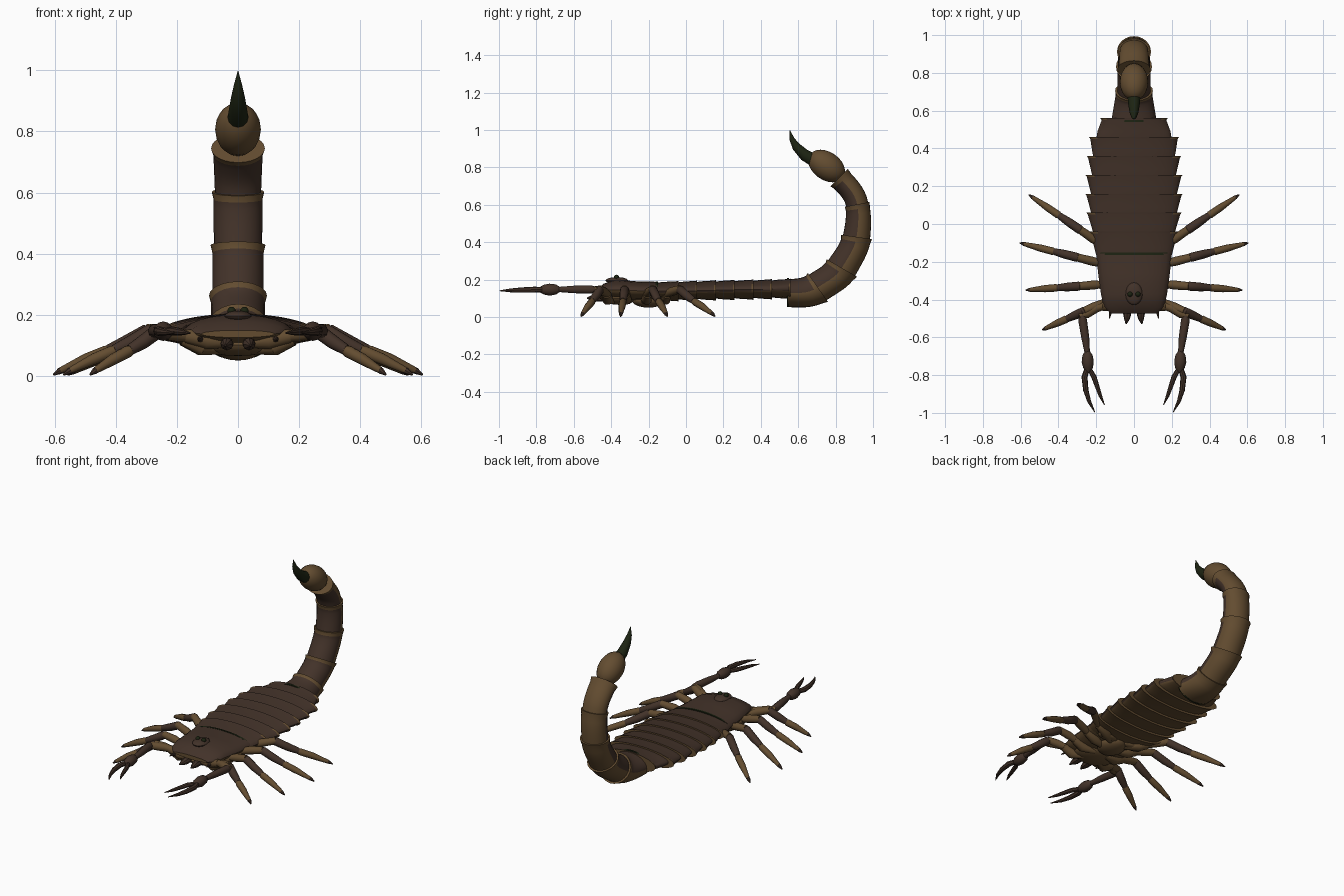
import bpy, bmesh
from math import sin, cos, pi, radians
from mathutils import Vector, Matrix
from mathutils.geometry import interpolate_bezier

if "Cube" in bpy.data.objects:
    bpy.data.objects.remove(bpy.data.objects["Cube"])


def material(name, rgb):
    m = bpy.data.materials.new(name)
    m.use_nodes = True
    m.diffuse_color = (*rgb, 1)
    bsdf = m.node_tree.nodes["Principled BSDF"]
    bsdf.inputs["Base Color"].default_value = (*rgb, 1)
    bsdf.inputs["Roughness"].default_value = 0.7
    return m


MATS = [material("dark brown shell", (0.055, 0.032, 0.022)),
        material("tan brown", (0.125, 0.073, 0.03)),
        material("black green", (0.012, 0.017, 0.006))]
DARK, TAN, BLACK = range(3)


def finish(name, bm):
    bmesh.ops.recalc_face_normals(bm, faces=bm.faces)
    me = bpy.data.meshes.new(name)
    for f in bm.faces:
        f.smooth = True
    bm.to_mesh(me)
    bm.free()
    for m in MATS:
        me.materials.append(m)
    me.set_sharp_from_angle(angle=radians(40))
    ob = bpy.data.objects.new(name, me)
    bpy.context.collection.objects.link(ob)
    return ob


def loft(name, rings, paint, n=16):
    """Skin rings of (centre, side vector, up vector); paint(ring, height) picks a colour."""
    bm = bmesh.new()
    loops = [[bm.verts.new(c + u * cos(2 * pi * k / n) + v * sin(2 * pi * k / n))
              for k in range(n)] for c, u, v in rings]
    for i in range(len(loops) - 1):
        for k in range(n):
            j = (k + 1) % n
            f = bm.faces.new((loops[i][k], loops[i][j], loops[i + 1][j], loops[i + 1][k]))
            f.material_index = paint(i, sin(2 * pi * (k + 0.5) / n))
    last = len(loops) - 1
    for i in (0, last):
        bm.faces.new(loops[i]).material_index = paint(min(i, last - 1), -1)
    return finish(name, bm)


def body_ring(y, z, tilt, rx, r):
    """Elliptical ring in the symmetry plane, tilted up by an angle in degrees."""
    a = radians(tilt)
    return Vector((0, y, z)), Vector((rx, 0, 0)), Vector((0, -sin(a), cos(a))) * r


def limb(name, points, radii, colour, n=10):
    """Tapered round tube through the points."""
    pts = [Vector(p) for p in points]
    rings = []
    for i, p in enumerate(pts):
        t = (pts[min(i + 1, len(pts) - 1)] - pts[max(i - 1, 0)]).normalized()
        side = t.cross(Vector((0, 0, 1))).normalized()
        rings.append((p, side * radii[i], side.cross(t) * radii[i]))
    return loft(name, rings, lambda i, h: colour, n)


def ball(name, centre, size, colour, tilt=0, seg=20):
    bm = bmesh.new()
    mat = (Matrix.Translation(centre) @ Matrix.Rotation(radians(tilt), 4, 'X')
           @ Matrix.Diagonal((*size, 1)))
    bmesh.ops.create_uvsphere(bm, u_segments=seg, v_segments=seg // 2, radius=1, matrix=mat)
    for f in bm.faces:
        f.material_index = colour
    return finish(name, bm)


# Head shield, dark above and tan below
shield = [(-0.475, 0.137, 0.12, 0.012), (-0.44, 0.142, 0.16, 0.036), (-0.37, 0.145, 0.175, 0.055),
          (-0.26, 0.14, 0.19, 0.05), (-0.155, 0.14, 0.2, 0.048), (-0.155, 0.14, 0.17, 0.035)]
loft("head_shield", [body_ring(y, z, 0, rx, r) for y, z, rx, r in shield],
     lambda i, h: DARK if h > -0.1 else TAN, 24)
ball("eye_mound", (0, -0.37, 0.195), (0.045, 0.06, 0.018), DARK)

# Overlapping back plates, flared toward the rear with a tan rim
edges = [-0.155, -0.04, 0.06, 0.16, 0.26, 0.36, 0.46, 0.56]
fronts = [0.2, 0.215, 0.225, 0.225, 0.22, 0.215, 0.2]
rears = [0.235, 0.252, 0.258, 0.257, 0.25, 0.238, 0.178]
for i in range(7):
    y0, y1, z = edges[i] - 0.01, edges[i + 1], 0.138 + 0.002 * i
    a, b = fronts[i], rears[i]
    rows = [(y0, a, 0.044), (y0 + 0.04, a + 0.3 * (b - a), 0.049),
            (y1 - 0.01, b - 0.007, 0.053), (y1, b, 0.055), (y1, b - 0.045, 0.04)]
    loft(f"back_plate_{i + 1}", [body_ring(y, z, 0, rx, r) for y, rx, r in rows],
         lambda k, h: DARK if h > -0.15 and k < 2 or h > 0.5 and k < 3 else TAN, 32)

# Dark membranes at the waist and the tail root
for name, y, z, rx, r in (("waist_membrane", -0.157, 0.14, 0.195, 0.05),
                          ("tail_membrane", 0.545, 0.13, 0.12, 0.078)):
    loft(name, [body_ring(y + d, z, 0, rx, r) for d in (-0.006, 0.006)], lambda i, h: BLACK, 24)

# Tail segments curling up and forward, dark on the inner side
joints = [(0.545, 0.127, 0, 0.12, 0.074), (0.705, 0.158, 35, 0.1, 0.094),
          (0.833, 0.262, 60, 0.095, 0.094), (0.912, 0.428, 82, 0.09, 0.083),
          (0.915, 0.602, 101, 0.086, 0.068), (0.818, 0.745, 135, 0.088, 0.066)]
for i, (p, q) in enumerate(zip(joints, joints[1:])):
    c0, c1 = Vector((0, *p[:2])), Vector((0, *q[:2]))
    d = (c1 - c0).length * 0.35
    t0, t1 = [Vector((0, cos(radians(j[2])), sin(radians(j[2])))) * d for j in (p, q)]
    path = interpolate_bezier(c0, c0 + t0, c1 - t1, c1, 8)
    rings = []
    for k, c in enumerate(path):
        f = k / 7
        s = (0.88 if i else 1) * (1 - f) + f * (0.93 if k < 7 else 1)
        vals = [p[m] + (q[m] - p[m]) * f for m in (2, 3, 4)]
        rings.append(body_ring(c.y, c.z, vals[0], vals[1] * s, vals[2] * s))
    rings.append(body_ring(q[0], q[1], q[2], q[3] * 0.7, q[4] * 0.7))
    loft(f"tail_segment_{i + 1}", rings, lambda k, h: DARK if h > 0.1 and k < 6 else TAN, 24)

# Venom bulb and stinger
ball("tail_bulb", (0, 0.752, 0.807), (0.075, 0.108, 0.075), TAN, -35, 24)
limb("stinger", [(0, 0.69, 0.835), (0, 0.635, 0.865), (0, 0.59, 0.91), (0, 0.567, 0.95),
                 (0, 0.555, 0.998)], [0.036, 0.031, 0.023, 0.014, 0.001], BLACK, 12)

# Belly plates
ball("breast_plate", (0, -0.2, 0.09), (0.08, 0.09, 0.04), TAN)
ball("front_belly", (0, -0.36, 0.1), (0.13, 0.09, 0.035), TAN)

legs = [  # root, tip in plan
    ((0.17, -0.42), (0.485, -0.56)), ((0.17, -0.32), (0.572, -0.35)),
    ((0.17, -0.21), (0.605, -0.1)), ((0.17, -0.11), (0.557, 0.155))]

for s, side in ((1, "left"), (-1, "right")):
    def P(x, y, z):
        return (s * x, y, z)

    ball(f"{side}_eye", P(0.021, -0.372, 0.212), (0.014, 0.014, 0.014), BLACK, 0, 12)
    ball(f"{side}_comb", P(0.09, -0.13, 0.088), (0.07, 0.03, 0.015), TAN)

    # Mouth fangs
    limb(f"{side}_fang", [P(0.036, -0.42, 0.105), P(0.036, -0.48, 0.104), P(0.038, -0.505, 0.102),
                          P(0.042, -0.53, 0.1)], [0.022, 0.021, 0.014, 0.003], DARK, 8)
    limb(f"{side}_side_tooth", [P(0.12, -0.44, 0.12), P(0.13, -0.5, 0.12)], [0.014, 0.002], DARK, 8)

    # Walking legs: tan thigh, dark shin, tan foot, dark claw
    for i, ((rx, ry), (tx, ty)) in enumerate(legs):
        def L(f, z):
            return P(rx + (tx - rx) * f, ry + (ty - ry) * f, z)
        n = f"{side}_leg_{i + 1}"
        limb(n + "_hip", [P(0.04, ry * 0.7 - 0.08, 0.085), P(0.12, ry, 0.095), L(0.03, 0.12)],
             [0.015, 0.03, 0.022], TAN)
        limb(n + "_thigh", [L(-0.05, 0.115), L(0.12, 0.135), L(0.3, 0.15)],
             [0.017, 0.024, 0.021], TAN)
        limb(n + "_shin", [L(0.25, 0.148), L(0.3, 0.145), L(0.45, 0.11), L(0.58, 0.085)],
             [0.014, 0.024, 0.023, 0.018], DARK)
        limb(n + "_foot", [L(0.55, 0.09), L(0.6, 0.08), L(0.75, 0.055), L(0.94, 0.018)],
             [0.012, 0.02, 0.019, 0.011], TAN)
        limb(n + "_claw", [L(0.92, 0.02), L(0.95, 0.016), L(1, 0.003)],
             [0.01, 0.011, 0.003], DARK, 8)

    # Pincer arm
    limb(f"{side}_arm_root", [P(0.05, -0.43, 0.11), P(0.1, -0.435, 0.115), P(0.17, -0.435, 0.13)],
         [0.02, 0.03, 0.024], TAN)
    limb(f"{side}_upper_arm", [P(0.15, -0.43, 0.128), P(0.2, -0.445, 0.135), P(0.25, -0.475, 0.143),
                               P(0.288, -0.49, 0.147)], [0.018, 0.024, 0.024, 0.016], TAN)
    limb(f"{side}_forearm", [P(0.273, -0.475, 0.147), P(0.272, -0.51, 0.147), P(0.258, -0.6, 0.147),
                             P(0.247, -0.685, 0.147)], [0.015, 0.023, 0.021, 0.014], DARK)
    limb(f"{side}_palm", [P(0.247, -0.675, 0.147), P(0.246, -0.695, 0.147), P(0.245, -0.73, 0.146),
                          P(0.243, -0.76, 0.146), P(0.242, -0.785, 0.146)],
         [0.014, 0.027, 0.032, 0.026, 0.012], DARK, 12)
    limb(f"{side}_outer_finger", [P(0.248, -0.765, 0.146), P(0.262, -0.81, 0.146),
                                  P(0.255, -0.88, 0.144), P(0.237, -0.94, 0.142),
                                  P(0.207, -0.997, 0.14)], [0.014, 0.016, 0.014, 0.01, 0.002], DARK, 8)
    limb(f"{side}_inner_finger", [P(0.238, -0.765, 0.146), P(0.212, -0.81, 0.146),
                                  P(0.195, -0.86, 0.144), P(0.178, -0.91, 0.142),
                                  P(0.156, -0.958, 0.14)], [0.012, 0.014, 0.012, 0.009, 0.002], DARK, 8)
